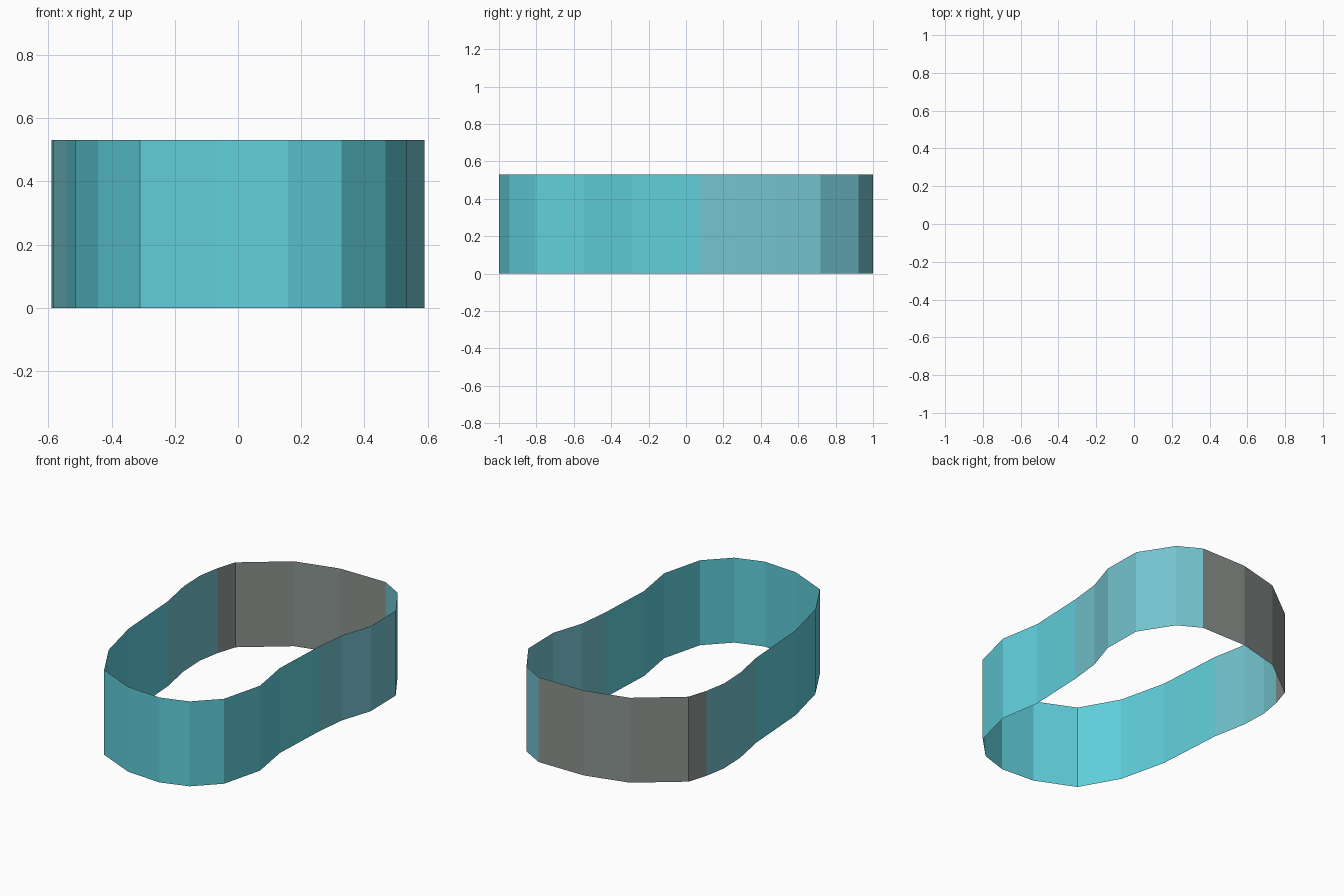
import bpy, bmesh

if "Cube" in bpy.data.objects:
    bpy.data.objects.remove(bpy.data.objects["Cube"])

HEIGHT = 0.53

# Footprint of the thin band, counter-clockwise from the front
OUTLINE = [
    (-0.31, -0.877), (-0.067, -0.985), (0.158, -1.0), (0.328, -0.945),
    (0.467, -0.805), (0.533, -0.545), (0.49, -0.287), (0.505, 0.075),
    (0.527, 0.272), (0.59, 0.467), (0.586, 0.718), (0.456, 0.922),
    (0.318, 1.0), (0.005, 1.0), (-0.265, 0.93), (-0.528, 0.728),
    (-0.566, 0.605), (-0.59, 0.468), (-0.583, 0.298), (-0.542, 0.08),
    (-0.514, -0.345), (-0.443, -0.643),
]


def material(name, colour):
    m = bpy.data.materials.new(name)
    m.diffuse_color = (*colour, 1.0)
    m.use_nodes = True
    m.node_tree.nodes["Principled BSDF"].inputs["Base Color"].default_value = m.diffuse_color
    return m


# Vertical wall made by extruding the outline
bm = bmesh.new()
ring = [bm.verts.new((x, y, 0)) for x, y in OUTLINE]
edges = [bm.edges.new((a, b)) for a, b in zip(ring, ring[1:] + ring[:1])]
out = bmesh.ops.extrude_edge_only(bm, edges=edges)["geom"]
for v in out:
    if isinstance(v, bmesh.types.BMVert):
        v.co.z = HEIGHT

for f in bm.faces:
    c = f.calc_center_median()
    f.normal_update()
    # Walls face outwards
    if f.normal.x * c.x + f.normal.y * c.y < 0:
        f.normal_flip()
    # Teal front half, muted teal rear sides, grey rear end
    if c.y > 0.63 and c.x < 0.3:
        f.material_index = 2
    elif c.y > 0.1:
        f.material_index = 1

mesh = bpy.data.meshes.new("band_wall")
bm.to_mesh(mesh)
bm.free()
for m in (material("teal", (0.117, 0.624, 0.708)),
          material("muted teal", (0.171, 0.546, 0.617)),
          material("grey", (0.254, 0.287, 0.27))):
    mesh.materials.append(m)
band = bpy.data.objects.new("band_wall", mesh)
bpy.context.collection.objects.link(band)
